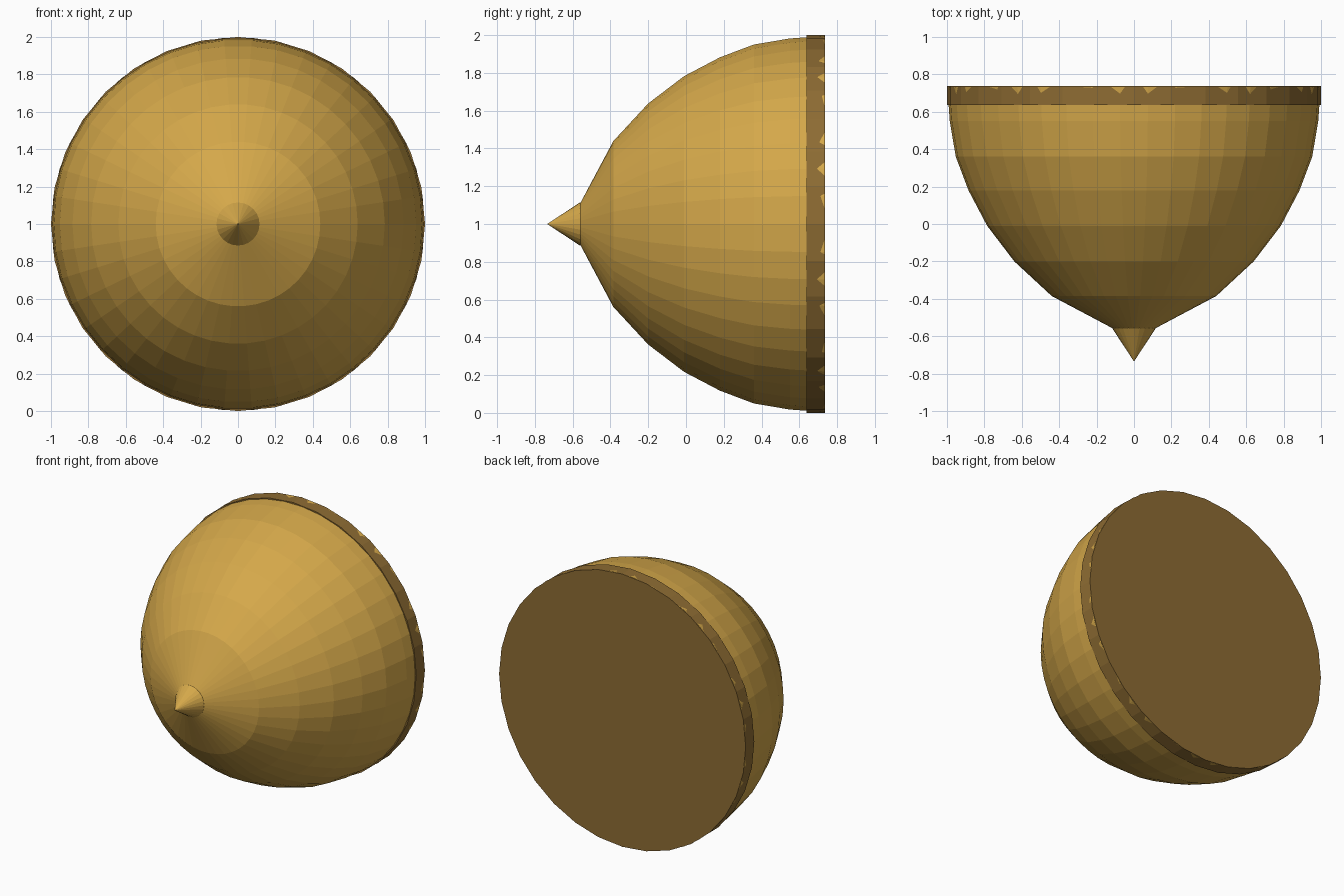
import bpy, bmesh, math

if "Cube" in bpy.data.objects:
    bpy.data.objects.remove(bpy.data.objects["Cube"])

def material(name, rgb):
    m = bpy.data.materials.new(name)
    m.diffuse_color = (*rgb, 1)
    m.use_nodes = True
    m.node_tree.nodes["Principled BSDF"].inputs["Base Color"].default_value = m.diffuse_color
    return m

gold = material("gold", (0.66, 0.39, 0.068))
bronze = material("dark bronze", (0.27, 0.15, 0.033))

def lathe(name, profile, sides, mat):
    """Revolve (y, radius) points around the y axis at z = 1."""
    bm = bmesh.new()
    rings = []
    for y, r in profile:
        if r == 0:
            rings.append([bm.verts.new((0, y, 1))])
        else:
            rings.append([bm.verts.new((r * math.cos(2 * math.pi * i / sides), y,
                                        1 + r * math.sin(2 * math.pi * i / sides)))
                          for i in range(sides)])
    for a, b in zip(rings, rings[1:]):
        for i in range(sides):
            j = (i + 1) % sides
            quad = [a[i % len(a)], a[j % len(a)], b[j % len(b)], b[i % len(b)]]
            bm.faces.new(list(dict.fromkeys(quad)))
    for ring in (rings[0], rings[-1]):
        if len(ring) > 1:
            bm.faces.new(ring)
    bmesh.ops.recalc_face_normals(bm, faces=bm.faces)
    me = bpy.data.meshes.new(name)
    bm.to_mesh(me)
    bm.free()
    me.materials.append(mat)
    ob = bpy.data.objects.new(name, me)
    bpy.context.collection.objects.link(ob)
    return ob

# Faceted dome, its rim just poking through the back plate
lathe("dome", [(-0.56, 0.11), (-0.385, 0.44), (-0.2, 0.64), (-0.01, 0.785),
               (0.18, 0.885), (0.36, 0.953), (0.55, 0.985), (0.733, 0.998)], 42, gold)
# Small pointed tip
lathe("tip", [(-0.735, 0), (-0.56, 0.115), (-0.54, 0.115)], 24, gold)
# Back plate
lathe("back_plate", [(0.637, 1.0), (0.737, 1.0)], 32, bronze)
